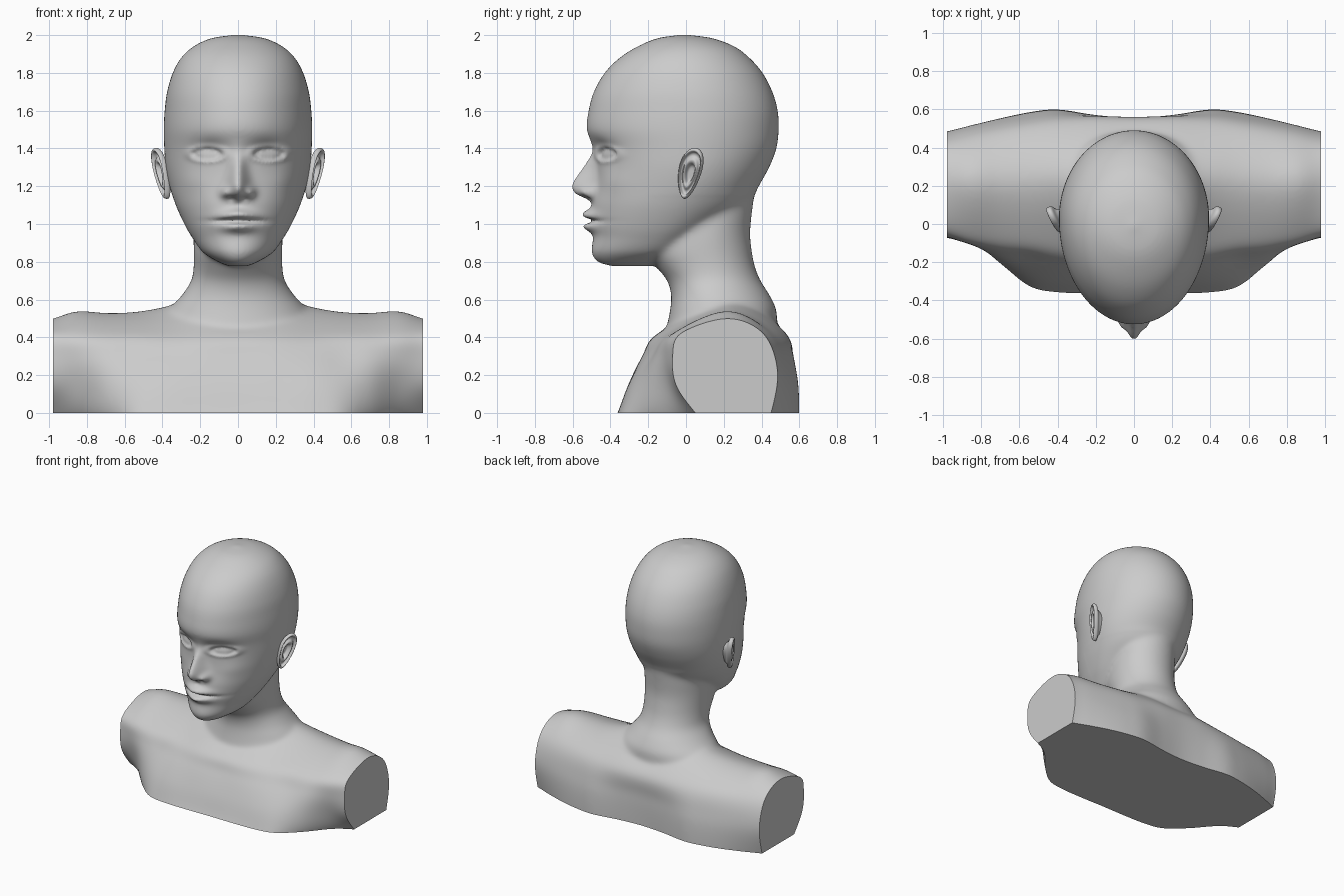
import bpy, bmesh
from math import sin, cos, pi, exp, sqrt
from mathutils import Vector

if "Cube" in bpy.data.objects:
    bpy.data.objects.remove(bpy.data.objects["Cube"])


def spline(pts, n):
    """Catmull-Rom curve through n-dimensional points, n steps per span."""
    P = [Vector(p) for p in pts]
    P = [P[0] * 2 - P[1]] + P + [P[-1] * 2 - P[-2]]
    out = []
    for i in range(1, len(P) - 2):
        a, b, c, d = P[i - 1:i + 3]
        for k in range(n):
            t = k / n
            out.append(0.5 * (b * 2 + (c - a) * t + (a * 2 - b * 5 + c * 4 - d) * t * t
                              + (b * 3 - a - c * 3 + d) * t ** 3))
    return out + [P[-2]]


def loft(bm, rings):
    """Skin closed rings and cap both ends."""
    vs = [[bm.verts.new(p) for p in r] for r in rings]
    n = len(vs[0])
    for r, s in zip(vs, vs[1:]):
        for i in range(n):
            j = (i + 1) % n
            bm.faces.new((r[i], r[j], s[j], s[i]))
    bm.faces.new(vs[0])
    bm.faces.new(vs[-1][::-1])


def finish(bm, name, angle):
    bmesh.ops.recalc_face_normals(bm, faces=bm.faces)
    me = bpy.data.meshes.new(name)
    bm.to_mesh(me)
    bm.free()
    ob = bpy.data.objects.new(name, me)
    bpy.context.collection.objects.link(ob)
    bpy.ops.object.select_all(action='DESELECT')
    ob.select_set(True)
    bpy.context.view_layer.objects.active = ob
    bpy.ops.object.shade_smooth_by_angle(angle=angle)
    return ob


def bump(u, v, su, sv):
    return exp(-(u / su) ** 2 - (v / sv) ** 2)


# Nose ridge: z, height, half-width
NOSE = spline([(1.45, 0, .04), (1.38, .012, .04), (1.3, .07, .042), (1.235, .112, .05),
               (1.195, .122, .055), (1.16, .095, .055), (1.13, .03, .05), (1.105, 0, .05)], 6)


def face(x, z):
    """Forward relief of the face at (x, z)."""
    ax, d = abs(x), 0
    for p, q in zip(NOSE, NOSE[1:]):
        if q[0] <= z < p[0]:
            t = (p[0] - z) / (p[0] - q[0])
            h, w = p.lerp(q, t)[1:]
            d += max(h, 0) * exp(-(x / w) ** 2)
    d += .04 * bump(ax - .068, z - 1.165, .026, .028)          # nostril wings
    d -= .018 * bump(ax - .032, z - 1.135, .018, .012)         # nostrils
    d -= .030 * bump(ax - .15, z - 1.395, .085, .05)           # eye sockets
    e = sqrt(((ax - .162) / .075) ** 2 + ((z - 1.37) / .03) ** 2)
    d += .011 * exp(-((e - 1.35) / .3) ** 2)                   # eyelids
    d -= .012 * exp(-((e - .9) / .18) ** 2)                    # lid crease
    d += .006 * exp(-(e / .7) ** 2)                            # eyeball
    d += .012 * bump(ax - .24, z - 1.22, .08, .07)             # cheekbones
    d += .050 * bump(x, z - 1.052 + .1 * ax, .095, .027)       # upper lip
    d += .045 * bump(x, z - .985, .085, .027)                  # lower lip
    d -= .040 * bump(x, z - 1.017, .125, .011)                 # mouth line
    d -= .008 * bump(x, z - 1.1, .014, .03)                    # philtrum
    return d


def stack(bm, table, steps, segs, relief=None):
    """Horizontal rings: z, front y, back y, y of widest point, half-width."""
    rings = []
    for z, yf, yb, c, w in spline(table, steps):
        ring = []
        for i in range(segs):
            a = 2 * pi * i / segs
            x, k = w * sin(a), cos(a)
            y = c - k * ((c - yf) if k > 0 else (yb - c))
            if relief and k > .2 and z < 1.65:
                y -= relief(x, z)
            ring.append((x, y, z))
        rings.append(ring)
    loft(bm, rings)


bm = bmesh.new()

# Head
stack(bm, [(.777, -.39, -.18, -.3, .05), (.8, -.465, -.1, -.28, .105), (.85, -.498, 0, -.2, .185),
           (.93, -.492, .1, -.14, .245), (1.0, -.5, .2, -.1, .285), (1.1, -.5, .33, -.05, .33),
           (1.2, -.482, .385, 0, .362), (1.3, -.475, .44, .02, .382), (1.4, -.49, .478, .03, .39),
           (1.5, -.524, .49, .03, .393), (1.6, -.515, .485, .03, .388), (1.7, -.487, .457, .02, .375),
           (1.8, -.43, .405, .01, .345), (1.88, -.35, .335, 0, .3), (1.94, -.255, .255, 0, .235),
           (1.983, -.15, .14, -.01, .14), (2.002, -.025, .005, -.01, .015)], 13, 240, face)

# Neck
stack(bm, [(1.2, 0, .37, .15, .2), (1.08, -.1, .352, .13, .225), (.95, -.2, .34, .1, .235),
           (.85, -.22, .35, .1, .235), (.775, -.16, .365, .12, .235), (.7, -.1, .395, .14, .248),
           (.62, -.078, .445, .17, .3), (.54, -.085, .48, .2, .37), (.45, -.1, .48, .2, .4),
           (.3, -.1, .48, .2, .3)], 8, 96)

# Shoulders and chest: x, five front y, top y and z, four back y
ZF, ZB = (-.12, 0, .15, .3, .42), (.42, .22, 0, -.12)
STATIONS = [(0, -.42, -.36, -.305, -.23, -.15, .22, .60, .53, .555, .555, .55),
            (.2, -.42, -.362, -.305, -.23, -.14, .22, .61, .53, .565, .57, .56),
            (.4, -.40, -.357, -.30, -.21, -.10, .24, .56, .51, .585, .60, .59),
            (.55, -.35, -.325, -.27, -.18, -.085, .23, .535, .49, .57, .585, .57),
            (.7, -.12, -.2, -.2, -.16, -.075, .22, .53, .465, .545, .55, .53),
            (.85, .1, -.03, -.09, -.11, -.065, .22, .54, .44, .515, .50, .46),
            (.98, .16, .05, -.055, -.07, -.03, .22, .50, .41, .485, .45, .40),
            (1.1, .2, .1, -.04, -.05, -.02, .22, .47, .40, .47, .42, .38)]
half = []
for s in STATIONS:
    pts = list(zip(s[1:6], ZF)) + [(s[6], s[7])] + list(zip(s[8:], ZB))
    half.append([Vector((s[0], p[0], p[1])) for p in spline(pts, 6)])
flip = [[Vector((-p.x, p.y, p.z)) for p in r] for r in half[:0:-1]]
columns = [spline(col, 8) for col in zip(*(flip + half))]
loft(bm, list(zip(*columns)))

# Fuse into one skin
body = finish(bm, "bust_source", 1)
mod = body.modifiers.new("fuse", 'REMESH')
mod.mode = 'VOXEL'
mod.voxel_size = .0095
bpy.context.view_layer.update()
fused = body.evaluated_get(bpy.context.evaluated_depsgraph_get())
bm = bmesh.new()
bm.from_mesh(fused.to_mesh())
bpy.data.objects.remove(body)

# Soften the joins, keep the face crisp
soft = [v for v in bm.verts if v.co.z < .76 or (v.co.z < 1.15 and v.co.y > -.2)]
for i in range(28):
    bmesh.ops.smooth_vert(bm, verts=soft, factor=.5, use_axis_x=True, use_axis_y=True, use_axis_z=True)
for i in range(2):
    bmesh.ops.smooth_vert(bm, verts=bm.verts, factor=.5, use_axis_x=True, use_axis_y=True, use_axis_z=True)

# Flat cuts at the arms and base
for co, no in (((.98, 0, 0), (1, 0, 0)), ((-.98, 0, 0), (-1, 0, 0)), ((0, 0, 0), (0, 0, -1))):
    bmesh.ops.bisect_plane(bm, geom=bm.verts[:] + bm.edges[:] + bm.faces[:], dist=1e-5,
                           plane_co=co, plane_no=no, clear_outer=True)
    bmesh.ops.holes_fill(bm, edges=[e for e in bm.edges if e.is_boundary], sides=0)
finish(bm, "bust", .9)

# Ears: radius and height across the shell, front centre to back centre
SHELL = [(.02, -.012), (.28, -.01), (.42, .012), (.55, .016), (.68, .003), (.8, .005), (.88, .02),
         (.96, .018), (1, .005), (.95, -.008), (.7, -.02), (.45, -.05), (.02, -.06)]
for side, name in ((1, "left_ear"), (-1, "right_ear")):
    bm = bmesh.new()
    rings = []
    for r, h in spline(SHELL, 3):
        ring = []
        for i in range(48):
            t = 2 * pi * i / 48
            p = .135 * sin(t) * r
            y = .022 + cos(t) * (.058 + .016 * sin(t)) * r + .2 * p
            z = 1.268 + p
            x = .368 + .45 * (y + .05) + .12 * p
            ring.append((side * (x + h), y - .4 * h, z))
        rings.append(ring)
    loft(bm, rings)
    finish(bm, name, .9)
